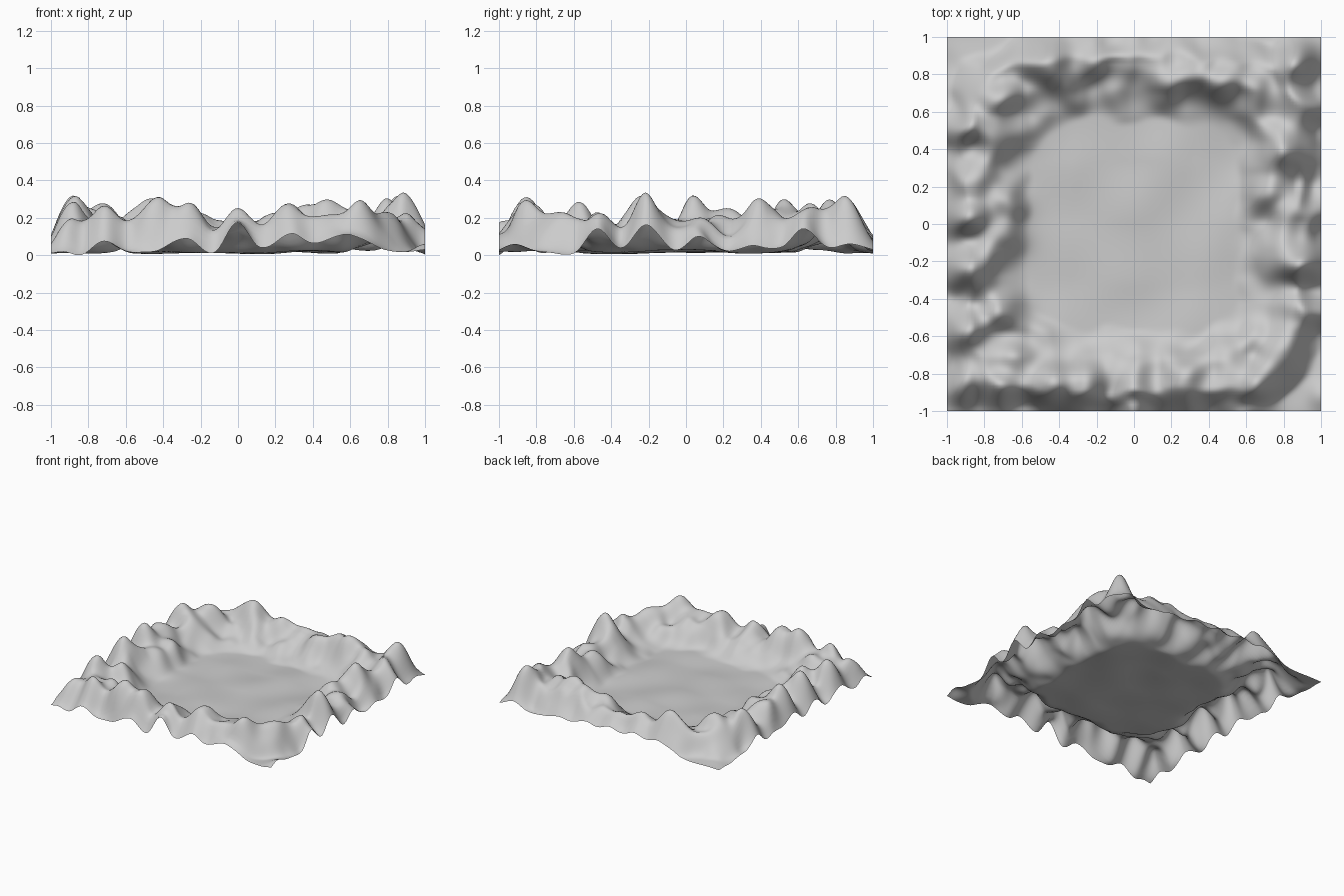
import bpy, bmesh, math
from mathutils import noise, Vector

N = 120  # grid divisions

# Summits as (position along side, distance from centre, height)
front = [(-.92, .85, .18), (-.72, .87, .26), (-.57, .84, .19), (-.45, .87, .30), (-.27, .87, .28),
         (-.13, .84, .15), (0, .87, .25), (.13, .84, .15), (.27, .87, .27), (.45, .83, .20),
         (.65, .87, .29), (.80, .67, .23)]
back = [(-.8, .8, .15), (-.57, .85, .24), (-.44, .87, .30), (-.2, .9, .21), (0, .88, .18),
        (.2, .82, .20), (.35, .77, .25), (.49, .75, .29), (.68, .76, .22), (.87, .86, .31)]
left = [(-.58, .92, .26), (-.44, .70, .20), (-.40, .88, .13), (-.24, .91, .29), (-.1, .88, .14),
        (-.07, .70, .18), (.03, .91, .30), (.1, .70, .19), (.23, .88, .25), (.36, .86, .15),
        (.51, .91, .27), (.48, .70, .20), (.64, .73, .27)]
right = [(-.55, .88, .18), (-.46, .88, .22), (-.34, .86, .15), (-.22, .91, .32), (-.15, .74, .18),
         (.05, .88, .19), (.2, .74, .21), (.22, .9, .10), (.36, .76, .27), (.47, .76, .24),
         (.64, .88, .25)]

# Outer border as (position along side, height)
front_edge = [(-.85, 0), (-.72, .075), (-.56, .015), (-.43, .025), (-.28, .09), (-.14, .01), (0, .175),
              (.13, .04), (.28, .115), (.42, .065), (.56, .11), (.7, .07), (.85, .02)]
right_edge = [(-.92, .06), (-.7, .01), (-.6, .01), (-.48, .14), (-.34, .04), (-.2, .16), (-.07, .03),
              (.06, .10), (.2, .03), (.38, .05), (.5, .04), (.64, .14), (.78, .04), (.88, .06)]
back_edge = [(-.74, .01), (-.37, .09), (0, .10), (.45, .06), (.75, .03)]
left_edge = [(-.8, .02), (-.58, .1), (-.4, .02), (-.24, .11), (-.1, .03), (.03, .11), (.2, .05),
             (.36, .03), (.51, .11), (.67, .03), (.85, .01)]


def place(side, t, d):
    return {"f": (t, -d), "b": (t, d), "l": (-d, t), "r": (d, t)}[side]


def smooth(a, b, v):
    v = max(0, min(1, (v - a) / (b - a)))
    return v * v * (3 - 2 * v)


def base(x, y):
    # square basin with a raised uneven rim and a gently rolling floor
    n = noise.noise(Vector((x * 3, y * 3, 4.2)))
    fine = noise.noise(Vector((x * 7, y * 7, 1.7)))
    r = (abs(x) ** 5 + abs(y) ** 5) ** .2 + .05 * fine
    rim = smooth(.55, .82, r) * (1 - smooth(.88, 1.03, r))
    return .018 + .02 * n + rim * (.14 + .07 * fine)


# Rounded bumps: x, y, target height, width in x, width in y
bumps = []
for side, tops, edge in (("f", front, front_edge), ("b", back, back_edge),
                         ("l", left, left_edge), ("r", right, right_edge)):
    for t, d, h in tops:
        w = (.065, .08)
        bumps.append((*place(side, t, d), h, *(w if side in "fb" else w[::-1])))
    for t, h in edge:
        w = (.06, .05) if side != "b" else (.16, .06)
        bumps.append((*place(side, t, 1), h, *(w if side in "fb" else w[::-1])))
for x, y, h in ((-1, -1, .01), (1, -1, .03), (1, 1, .03), (-1, 1, .01)):
    bumps.append((x, y, h, .06, .06))


def falloff(b, x, y):
    e = ((x - b[0]) / b[3]) ** 2 + ((y - b[1]) / b[4]) ** 2
    return math.exp(-e / 2) if e < 24 else 0


# Relax bump strengths until the surface meets each target height
amp = [0.0] * len(bumps)
for _ in range(25):
    for i, b in enumerate(bumps):
        z = base(b[0], b[1]) + sum(a * falloff(c, b[0], b[1]) for a, c in zip(amp, bumps))
        amp[i] += .7 * (b[2] - z)

# Terrain sheet
bm = bmesh.new()
bmesh.ops.create_grid(bm, x_segments=N, y_segments=N, size=1)
for v in bm.verts:
    x, y = v.co.x, v.co.y
    z = base(x, y) + sum(a * falloff(c, x, y) for a, c in zip(amp, bumps))
    v.co.z = max(0, z)
for f in bm.faces:
    f.smooth = True
mesh = bpy.data.meshes.new("mountain_basin")
bm.to_mesh(mesh)
bm.free()
terrain = bpy.data.objects.new("mountain_basin", mesh)
bpy.context.collection.objects.link(terrain)
